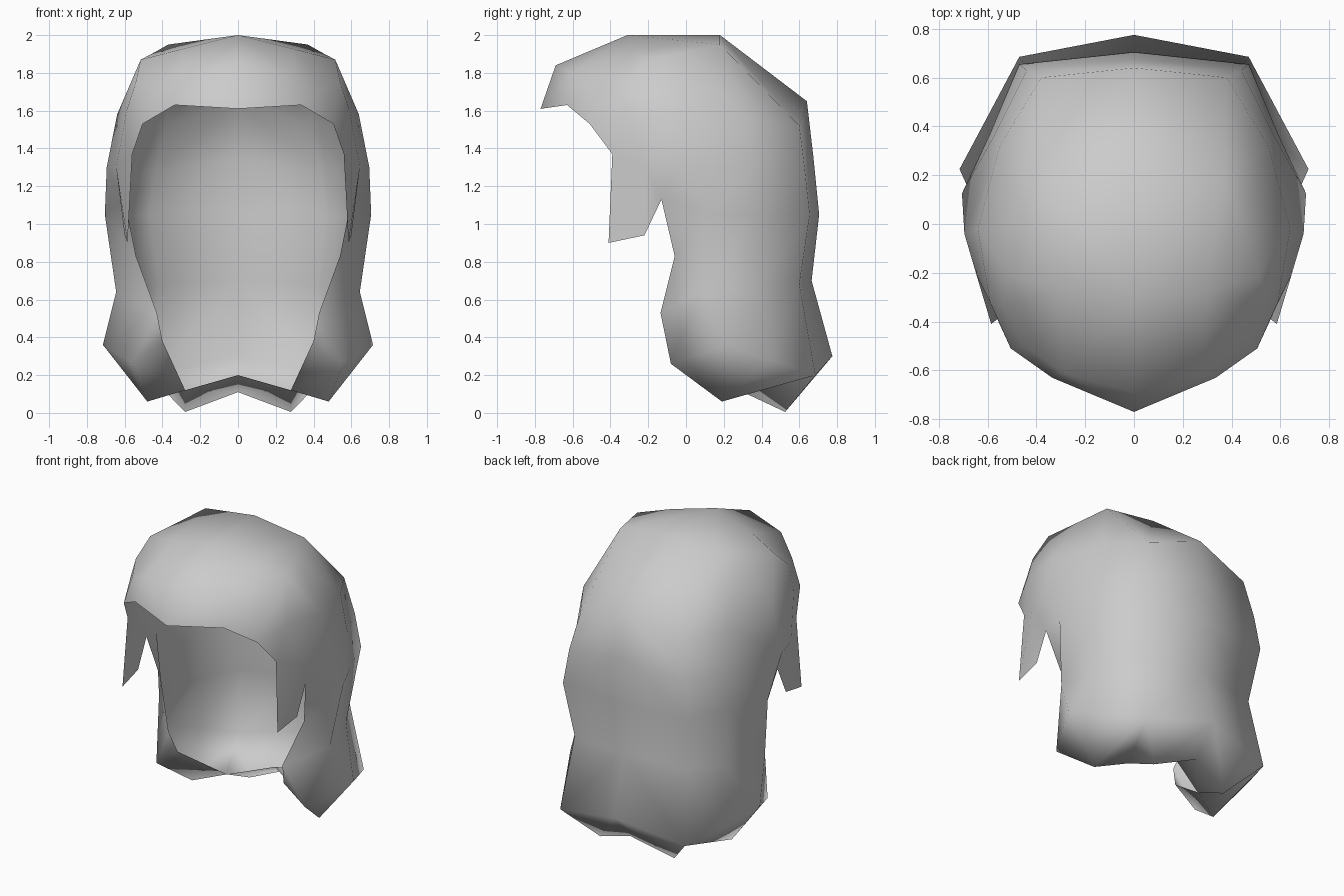
import bpy, bmesh, math

cube = bpy.data.objects.get("Cube")
if cube:
    bpy.data.objects.remove(cube, do_unlink=True)

grey = bpy.data.materials.new("light_grey")
grey.use_nodes = True
grey.diffuse_color = (0.6, 0.6, 0.6, 1)
grey.node_tree.nodes["Principled BSDF"].inputs["Base Color"].default_value = (0.6, 0.6, 0.6, 1)

# Contours of the left half, each running from the back centre to the front
crown = [(0, .18, 2.0), (.37, .18, 1.95), (.44, .0, 1.91), (.515, -.21, 1.87),
         (.54, -.33, 1.755), (.45, -.5, 1.71), (.29, -.61, 1.80), (0, -.69, 1.84)]
brow = [(0, .64, 1.65), (.38, .60, 1.52), (.55, .32, 1.56), (.64, -.02, 1.58),
        (.59, -.32, 1.60), (.505, -.51, 1.53), (.335, -.63, 1.63), (0, -.77, 1.61)]
temple = [(0, .675, 1.35), (.44, .63, 1.28), (.58, .35, 1.3), (.695, -.04, 1.3),
          (.645, -.21, 1.30), (.56, -.39, 1.37)]
ear = [(0, .705, 1.05), (.47, .655, 1.05), (.59, .37, 1.05), (.705, .125, 1.05),
       (.60, -.13, 1.13)]
neck = [(0, .665, .70), (.42, .60, .68), (.55, .38, .66), (.645, .07, .64),
        (.54, -.06, .83)]
flare = [(0, .775, .30), (.47, .685, .20), (.595, .45, .28), (.715, .225, .36)]
# Front edge of the long side lock
lock_edge, lock_inner, lock_outer = (.43, -.135, .53), (.40, -.08, .38), (.56, -.08, .26)
# Underside corners and the tip of the sideburn
low_tip, back_tip = (.48, .19, .06), (.28, .525, .005)
lip, lip_mid, back_mid = (.28, .28, .12), (0, .40, .20), (0, .60, .11)
top_mid, top_side = (0, -.31, 2.0), (.30, -.28, 1.925)
burn_front, burn_back = (.585, -.41, .90), (.60, -.22, .94)

bm = bmesh.new()
verts = {}


def face(*points):
    for p in points:
        if p not in verts:
            verts[p] = bm.verts.new(p)
    bm.faces.new([verts[p] for p in points])


def loft(a, b):
    for i in range(min(len(a), len(b)) - 1):
        face(a[i], a[i + 1], b[i + 1], b[i])


# Shell from crown to the flared ends
for upper, lower in ((crown, brow), (brow, temple), (temple, ear), (ear, neck), (neck, flare)):
    loft(upper, lower)

# Top of the head
face(top_mid, top_side, crown[1], crown[0])
for i in range(1, 6):
    face(top_side, crown[i + 1], crown[i])
face(top_mid, crown[7], crown[6], top_side)

# Sideburn
face(temple[4], temple[5], burn_front, burn_back)
face(temple[4], burn_back, ear[4])

# Side lock curling in towards the opening
face(neck[3], neck[4], lock_edge)
face(neck[3], lock_edge, lock_outer)
face(neck[3], lock_outer, flare[3])
face(lock_edge, lock_inner, lock_outer)
face(lock_inner, lip, lock_outer)
face(lip, low_tip, lock_outer)
face(flare[3], lock_outer, low_tip)

# Curled underside
face(flare[0], flare[1], back_tip, back_mid)
face(flare[1], low_tip, lip, back_tip)
face(flare[1], flare[2], low_tip)
face(flare[2], flare[3], low_tip)
face(back_mid, back_tip, lip, lip_mid)

bmesh.ops.recalc_face_normals(bm, faces=bm.faces)
# Make the top of the head face up
top = max(bm.faces, key=lambda f: f.calc_center_median().z)
if top.normal.z < 0:
    bmesh.ops.reverse_faces(bm, faces=bm.faces)

mesh = bpy.data.meshes.new("hair")
bm.to_mesh(mesh)
bm.free()
hair = bpy.data.objects.new("hair", mesh)
bpy.context.collection.objects.link(hair)
mesh.materials.append(grey)

# Mirror to the right half
mirror = hair.modifiers.new("mirror", 'MIRROR')
mirror.use_clip = True
mirror.merge_threshold = 0.001

bpy.context.view_layer.objects.active = hair
hair.select_set(True)
bpy.ops.object.shade_smooth_by_angle(angle=math.radians(100))
